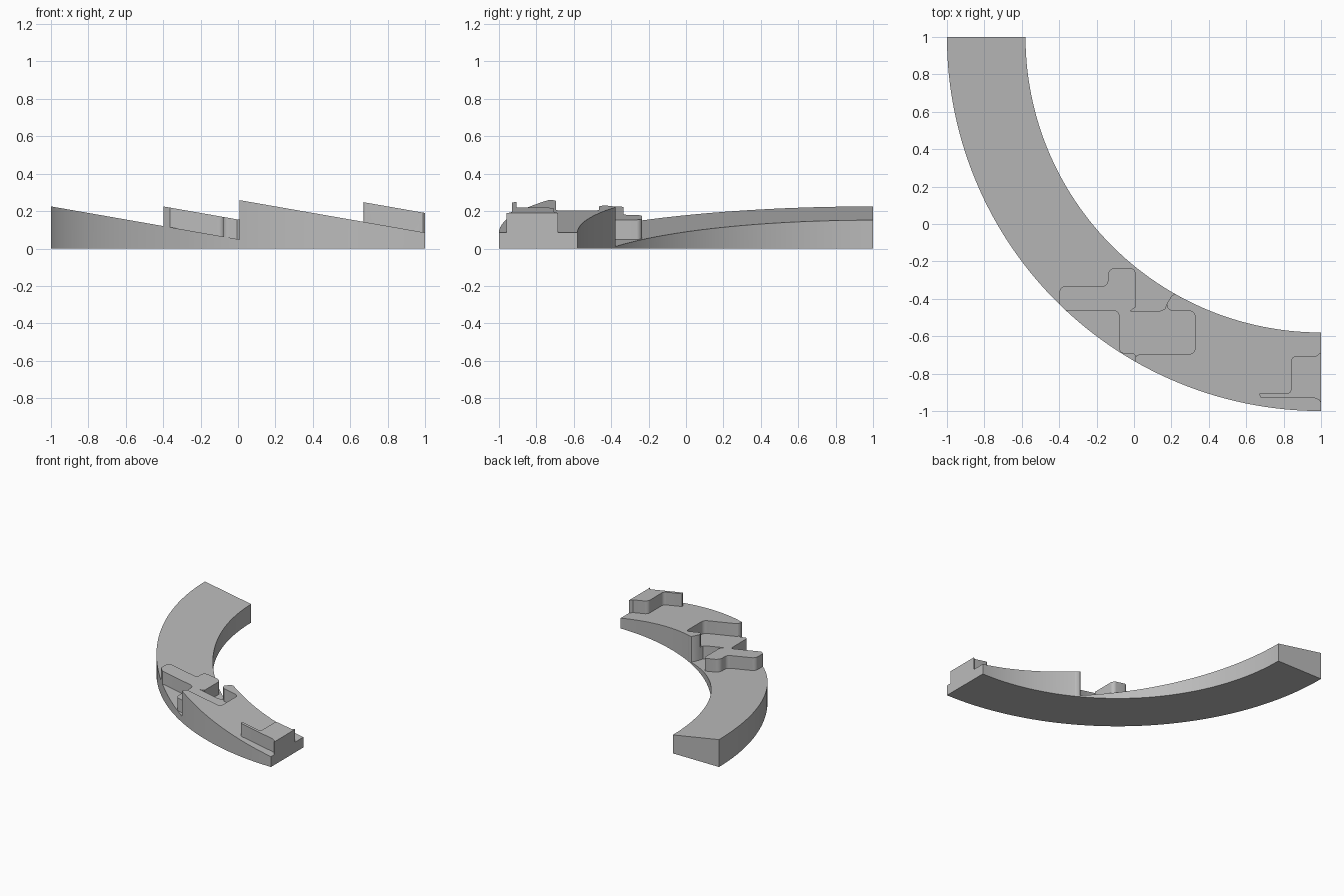
import bpy
import bmesh
import math
from mathutils import Vector

SLOPE = -0.175      # every top face shares one tilt along x
STEP = 0.105        # height between neighbouring levels

if "Cube" in bpy.data.objects:
    bpy.data.objects.remove(bpy.data.objects["Cube"], do_unlink=True)

grey = bpy.data.materials.new("plain_grey")
grey.use_nodes = True
grey.diffuse_color = (0.5, 0.5, 0.5, 1)
grey.node_tree.nodes["Principled BSDF"].inputs["Base Color"].default_value = (0.5, 0.5, 0.5, 1)


def level(n):
    """Height function of the tilted plane number n."""
    return lambda x: 0.05 + n * STEP + SLOPE * x


def rounded(corners):
    """Round the corners (x, y, radius) of an outline."""
    out = []
    for i, (x, y, r) in enumerate(corners):
        p = Vector((x, y))
        if not r:
            out.append(p)
            continue
        a = Vector(corners[i - 1][:2]) - p
        b = Vector(corners[(i + 1) % len(corners)][:2]) - p
        half = a.angle(b) / 2
        trim = min(r / math.tan(half), a.length * 0.49, b.length * 0.49)
        start, end = p + a.normalized() * trim, p + b.normalized() * trim
        centre = p + (a.normalized() + b.normalized()).normalized() * (trim / math.cos(half))
        radius = (start - centre).length
        for k in range(7):
            mid = start.lerp(end, k / 6) - centre
            out.append(centre + mid.normalized() * radius)
    return out


def prism(name, outline, low, high):
    """Upright prism between two height functions."""
    bm = bmesh.new()
    bottom = [bm.verts.new((p[0], p[1], low(p[0]))) for p in outline]
    top = [bm.verts.new((p[0], p[1], high(p[0]))) for p in outline]
    bm.faces.new(bottom[::-1])
    bm.faces.new(top)
    for i in range(len(outline)):
        j = (i + 1) % len(outline)
        bm.faces.new((bottom[i], bottom[j], top[j], top[i]))
    bmesh.ops.recalc_face_normals(bm, faces=bm.faces)
    mesh = bpy.data.meshes.new(name)
    bm.to_mesh(mesh)
    bm.free()
    mesh.materials.append(grey)
    ob = bpy.data.objects.new(name, mesh)
    bpy.context.collection.objects.link(ob)
    return ob


# Quarter ring, as tall as the highest level
def arc(radius, count=72):
    angles = [math.pi + math.pi / 2 * i / count for i in range(count + 1)]
    return [(1 + radius * math.cos(a), 1 + radius * math.sin(a)) for a in angles]


ring = prism("curved_ramp", arc(2) + arc(1.58)[::-1], lambda x: 0, level(3))

# Everything except the raised end tab
around_end_tab = [
    (1.2, -0.68, 0), (1.0, -0.685, 0), (0.975, -0.705, 0), (0.84, -0.705, 0.03),
    (0.84, -0.907, 0.025), (0.67, -0.907, 0), (0.675, -0.931, 0.015),
    (0.965, -0.931, 0), (0.99, -0.94, 0), (1.0, -0.96, 0), (1.2, -0.96, 0),
    (1.2, -1.3, 0), (-1.3, -1.3, 0), (-1.3, 1.3, 0), (1.2, 1.3, 0),
]

# Middle level: interlocking tab and the socket beside it
middle = [
    (-0.6, -0.1, 0), (0.1, -0.1, 0), (0.1, -0.45, 0), (0.15, -0.45, 0),
    (0.172, -0.42, 0), (0.18, -0.45, 0), (0.2, -0.465, 0), (0.326, -0.465, 0.03),
    (0.326, -0.695, 0.03), (0.03, -0.695, 0), (0.014, -0.704, 0),
    (0.005, -0.72, 0), (-0.02, -0.7, 0), (-0.6, -0.7, 0),
]

# Low level: the long ramp, up to the inner side of the step
long_ramp = [
    (0.25, -0.392, 0), (0.235, -0.379, 0), (0.215, -0.376, 0), (0.2, -0.386, 0),
    (0.178, -0.42, 0), (0.165, -0.455, 0), (0.14, -0.465, 0), (-0.02, -0.465, 0),
    (0.008, -0.445, 0), (0.008, -0.235, 0.03), (-0.14, -0.235, 0.04),
    (-0.14, -0.333, 0.03), (-0.398, -0.333, 0.03), (-0.398, -0.6, 0),
    (-1.3, -0.6, 0), (-1.3, 1.3, 0), (0.25, 1.3, 0),
]

# Low level: the outer sliver below the tabs
outer_sliver = [
    (-0.6, -0.463, 0), (-0.08, -0.463, 0.03), (-0.08, -0.693, 0.03),
    (-0.005, -0.693, 0), (0.008, -0.705, 0), (0.011, -0.8, 0), (-0.6, -0.8, 0),
]

# Carve each level out of the ring
bpy.context.view_layer.objects.active = ring
for name, outline, n in (("end_cutter", around_end_tab, 2), ("middle_cutter", middle, 1),
                         ("ramp_cutter", long_ramp, 0), ("sliver_cutter", outer_sliver, 0)):
    cutter = prism(name, rounded(outline), level(n), lambda x: 1)
    cutter.hide_render = True
    mod = ring.modifiers.new(name, "BOOLEAN")
    mod.operation = "DIFFERENCE"
    mod.solver = "EXACT"
    mod.object = cutter
    bpy.ops.object.modifier_apply(modifier=name)
    bpy.data.objects.remove(cutter, do_unlink=True)

# Smooth the curved walls, keep the edges sharp
bpy.ops.object.select_all(action="DESELECT")
ring.select_set(True)
bpy.ops.object.shade_smooth_by_angle(angle=math.radians(30))
